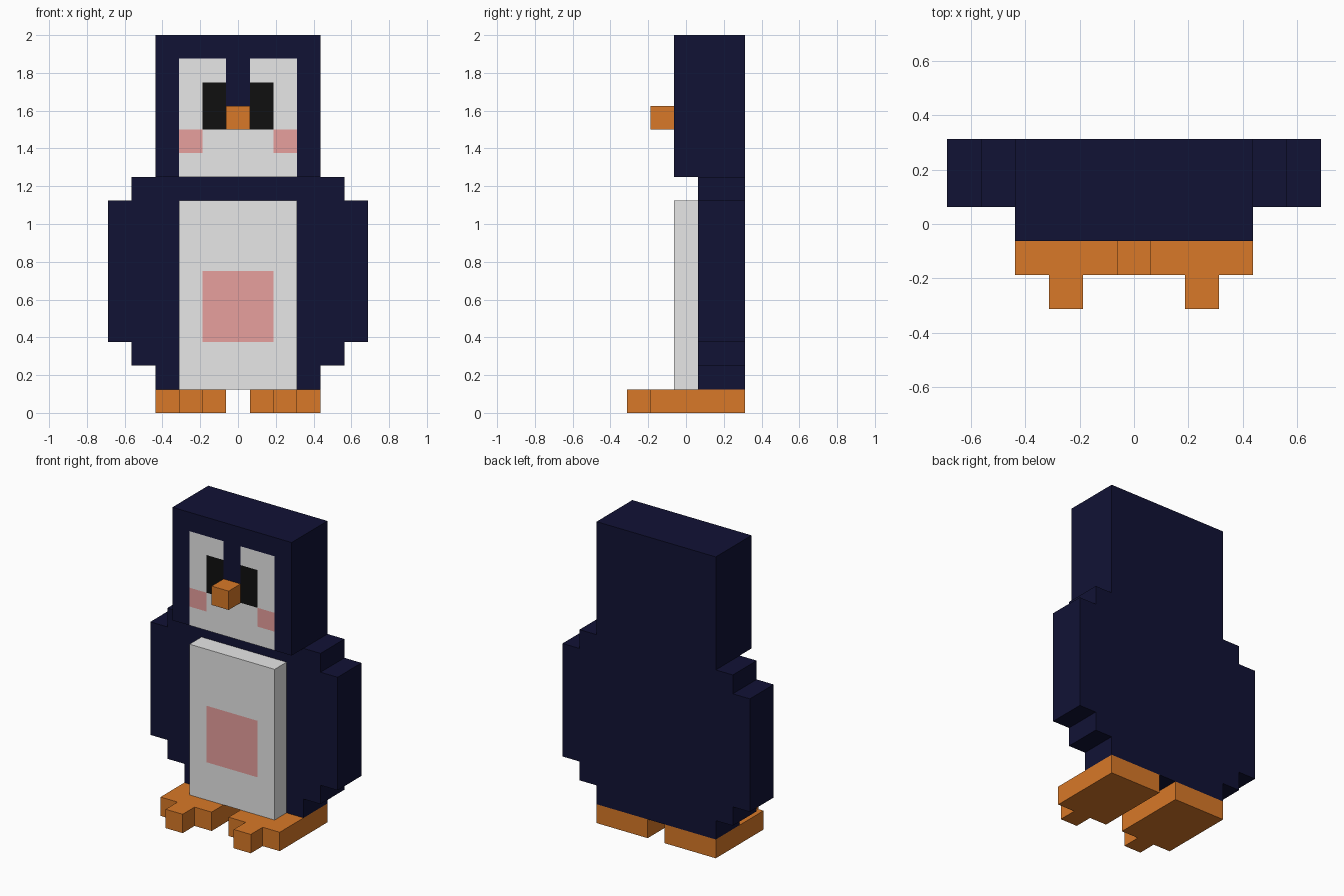
import bpy
import bmesh
from mathutils import Vector

U = 0.125  # one block unit

if "Cube" in bpy.data.objects:
    bpy.data.objects.remove(bpy.data.objects["Cube"], do_unlink=True)


def make_material(name, rgb):
    mat = bpy.data.materials.new(name)
    mat.use_nodes = True
    color = (*rgb, 1.0)
    mat.diffuse_color = color
    mat.node_tree.nodes["Principled BSDF"].inputs["Base Color"].default_value = color
    return mat


navy = make_material("navy", (0.0055, 0.006, 0.036))
white = make_material("white", (0.8, 0.8, 0.8))
pink = make_material("pink", (0.81, 0.355, 0.345))
black = make_material("black", (0.005, 0.005, 0.005))
orange = make_material("orange", (0.69, 0.19, 0.021))


def block(name, x, y, z, mats, cuts=None, rule=None):
    """Box from (min, max) ranges in block units; its front can be cut and painted."""
    bm = bmesh.new()
    bmesh.ops.create_cube(bm, size=1)
    for v in bm.verts:
        v.co = Vector([(r[0] if c < 0 else r[1]) * U for c, r in zip(v.co, (x, y, z))])
    if cuts:
        for axis, places in cuts.items():
            normal = Vector((axis == "x", 0, axis == "z"))
            for p in places:
                front = [f for f in bm.faces if f.normal.y < -0.9]
                geom = front + list({e for f in front for e in f.edges})
                geom += list({v for f in front for v in f.verts})
                bmesh.ops.bisect_plane(bm, geom=geom, plane_co=normal * p * U, plane_no=normal)
                bm.normal_update()
        for f in bm.faces:
            if f.normal.y < -0.9:
                c = f.calc_center_median() / U
                f.material_index = rule(abs(c.x), c.z)
    mesh = bpy.data.meshes.new(name)
    bm.to_mesh(mesh)
    bm.free()
    for m in mats:
        mesh.materials.append(m)
    obj = bpy.data.objects.new(name, mesh)
    bpy.context.collection.objects.link(obj)
    return obj


def face_rule(x, z):
    """Slots: navy, white, pink, black."""
    if x > 2.5 or z > 15 or (x < 0.5 and z > 12):
        return 0
    if x > 1.5 and 11 < z < 12:
        return 2
    if 0.5 < x < 1.5 and 12 < z < 14:
        return 3
    return 1


def belly_rule(x, z):
    return 1 if x < 1.5 and 3 < z < 6 else 0


# Head with painted face, and beak
block("head", (-3.5, 3.5), (-0.5, 2.5), (10, 16), [navy, white, pink, black],
      {"x": (-2.5, -1.5, -0.5, 0.5, 1.5, 2.5), "z": (11, 12, 14, 15)}, face_rule)
block("beak", (-0.5, 0.5), (-1.5, -0.5), (12, 13), [orange])

# Body and raised belly with a pink patch
block("body", (-3.5, 3.5), (0.5, 2.5), (1, 10), [navy])
block("belly", (-2.5, 2.5), (-0.5, 0.5), (1, 9), [white, pink],
      {"x": (-1.5, 1.5), "z": (3, 6)}, belly_rule)

# Stepped flippers, feet and toes on both sides
for side, s in (("left", 1), ("right", -1)):
    def span(a, b):
        return tuple(sorted((s * a, s * b)))
    block(side + "_flipper_inner", span(3.5, 4.5), (0.5, 2.5), (2, 10), [navy])
    block(side + "_flipper_outer", span(4.5, 5.5), (0.5, 2.5), (3, 9), [navy])
    block(side + "_foot", span(0.5, 3.5), (-1.5, 2.5), (0, 1), [orange])
    block(side + "_toe", span(1.5, 2.5), (-2.5, -1.5), (0, 1), [orange])
